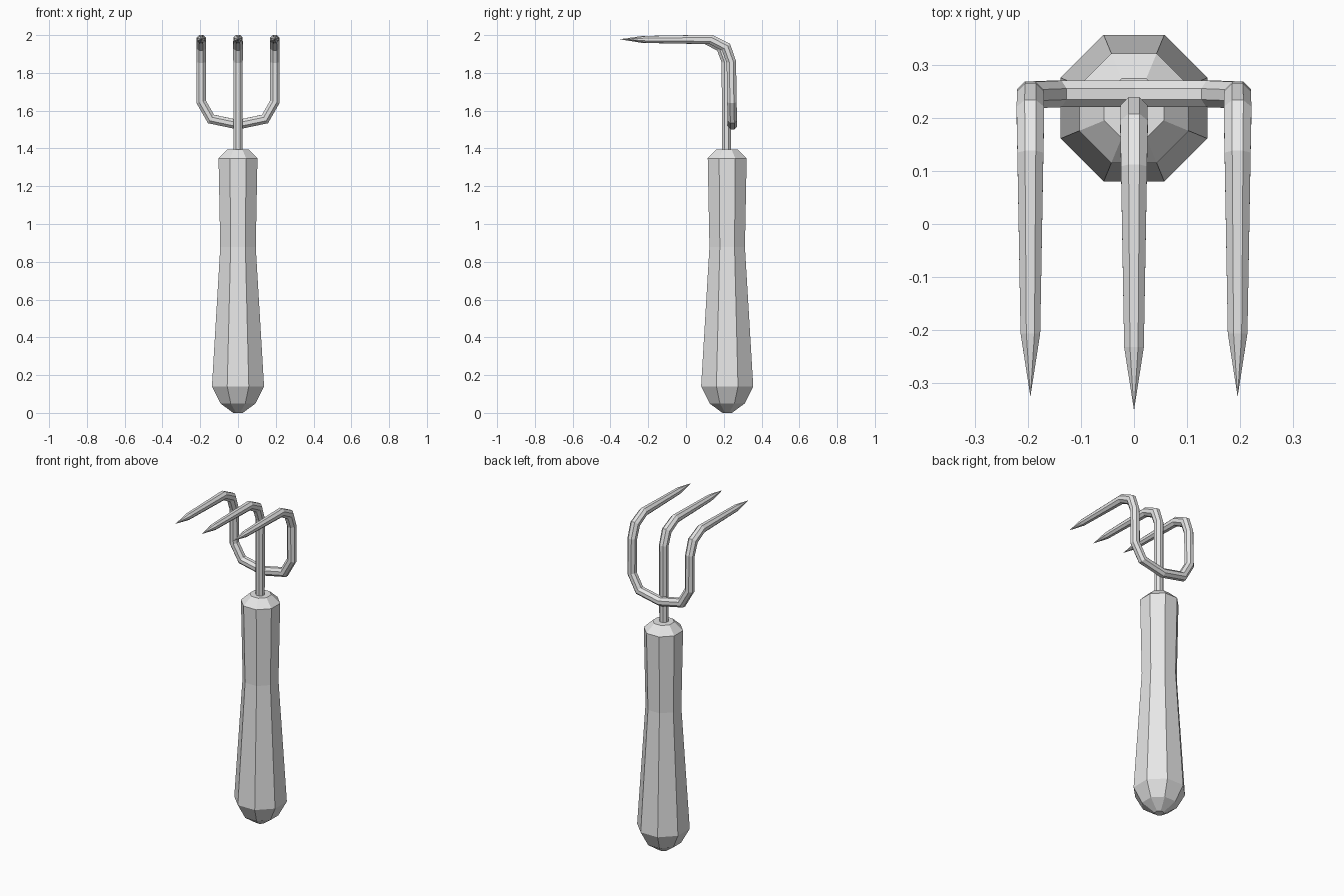
import bpy, bmesh, math
from mathutils import Vector

if "Cube" in bpy.data.objects:
    bpy.data.objects.remove(bpy.data.objects["Cube"])

grey = bpy.data.materials.new("light grey")
grey.diffuse_color = (0.8, 0.8, 0.8, 1)
grey.use_nodes = True
grey.node_tree.nodes["Principled BSDF"].inputs["Base Color"].default_value = grey.diffuse_color
SIDES = 8


def sweep(name, path):
    """Mitred eight-sided tube along (x, y, z, half width across flats)."""
    pts = [Vector(p[:3]) for p in path]
    dirs = [(b - a).normalized() for a, b in zip(pts, pts[1:])]
    side = Vector((1, 0, 0))
    up = dirs[0].cross(side).normalized()
    k = 1 / math.cos(math.pi / SIDES)
    ring = []
    for i in range(SIDES):
        a = 2 * math.pi * (i + 0.5) / SIDES
        ring.append(k * (side * math.cos(a) + up * math.sin(a)))
    bm = bmesh.new()
    rows = []
    for i, p in enumerate(pts):
        d = dirs[max(i - 1, 0)]
        n = (d + dirs[min(i, len(dirs) - 1)]).normalized()
        ring = [v - d * (v.dot(n) / d.dot(n)) for v in ring]
        rows.append([bm.verts.new(p + v * path[i][3]) for v in ring])
    for r0, r1 in zip(rows, rows[1:]):
        for i in range(SIDES):
            j = (i + 1) % SIDES
            bm.faces.new((r0[i], r0[j], r1[j], r1[i]))
    for row, p in ((rows[0], path[0]), (rows[-1], path[-1])):
        if p[3] > 0:
            bm.faces.new(row)
    bmesh.ops.remove_doubles(bm, verts=bm.verts, dist=1e-5)
    bmesh.ops.recalc_face_normals(bm, faces=bm.faces)
    me = bpy.data.meshes.new(name)
    bm.to_mesh(me)
    bm.free()
    me.materials.append(grey)
    ob = bpy.data.objects.new(name, me)
    bpy.context.collection.objects.link(ob)
    return ob


def claw(x, dy):
    """Pointed tine from its tip, round the bend, to the upright."""
    prof = [(-0.325, 1.978, 0), (-0.206, 1.977, 0.0185), (0.132, 1.977, 0.0245),
            (0.212, 1.936, 0.026), (0.240, 1.858, 0.025)]
    return [(x, y + dy, z, r) for y, z, r in prof]


# Handle: waisted grip with rounded butt and chamfered top
HY = 0.218
sweep("handle", [(0, HY, z, r) for z, r in (
    (0.0, 0.025), (0.05, 0.093), (0.14, 0.138), (0.877, 0.094),
    (1.348, 0.103), (1.395, 0.056))])

# Middle tine running down into the handle
sweep("middle_tine", claw(0, -0.026) + [(0, 0.214, 1.36, 0.024)])

# Outer tines: one rod bent into a U behind the middle tine
half = claw(-0.195, 0) + [(-0.195, 0.243, 1.647, 0.025),
                          (-0.143, 0.245, 1.556, 0.025)]
other = [(-x, y, z, r) for x, y, z, r in reversed(half)]
sweep("outer_tines", half + [(0, 0.245, 1.526, 0.025)] + other)
